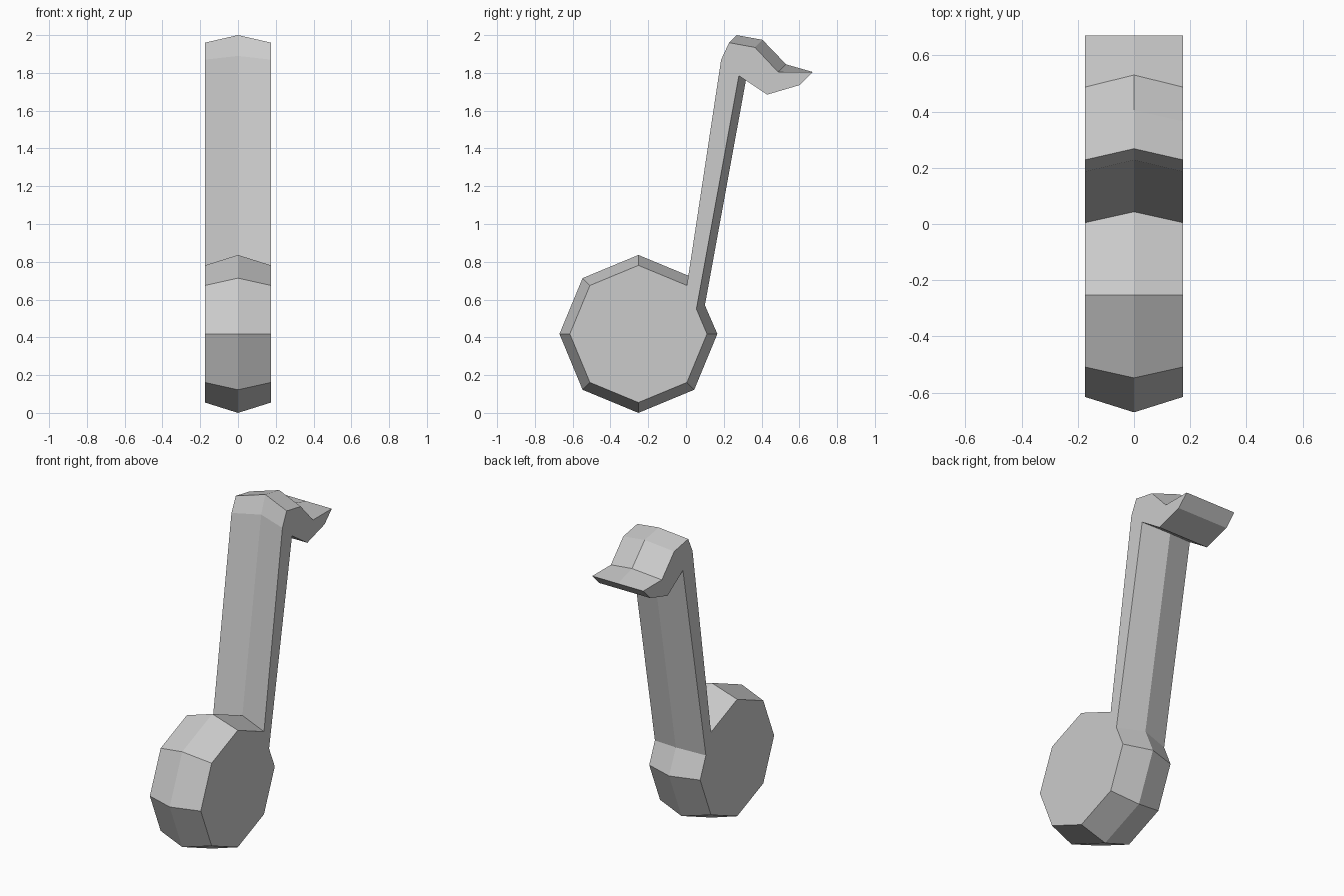
import bpy, bmesh
from math import cos, sin, radians

if "Cube" in bpy.data.objects:
    bpy.data.objects.remove(bpy.data.objects["Cube"])

HALF_WIDTH = 0.175
CENTRE_Y, CENTRE_Z = -0.252, 0.418

# Neck and head outline: (y, z) on the flat side, then on the centre ridge
NECK_HEAD = [
    ((0.055, 0.55), (0.10, 0.57)),     # neck base
    ((0.28, 1.785), (0.317, 1.76)),    # under the chin
    ((0.43, 1.685), (0.43, 1.685)),
    ((0.60, 1.735), (0.60, 1.735)),
    ((0.67, 1.805), (0.67, 1.805)),    # beak tip
    ((0.487, 1.805), (0.53, 1.845)),   # brow
    ((0.365, 1.935), (0.405, 1.975)),
    ((0.228, 1.96), (0.268, 2.0)),     # crown
    ((0.186, 1.87), (0.228, 1.89)),    # nape
]


def octagon(radius):
    """Round body, from the neck joint round to the opposite side."""
    return [(CENTRE_Y + radius * cos(radians(a)), CENTRE_Z + radius * sin(radians(a)))
            for a in range(45, 361, 45)]


side = octagon(0.363) + [p[0] for p in NECK_HEAD]
ridge = octagon(0.418) + [p[1] for p in NECK_HEAD]

# Half of the body: side cap plus a strip to the centre ridge
bm = bmesh.new()
outer = [bm.verts.new((HALF_WIDTH, y, z)) for y, z in side]
inner = [bm.verts.new((0, y, z)) for y, z in ridge]
bm.faces.new(outer)
n = len(outer)
for i in range(n):
    j = (i + 1) % n
    bm.faces.new((outer[j], outer[i], inner[i], inner[j]))
bmesh.ops.recalc_face_normals(bm, faces=bm.faces)
cap = max(bm.faces, key=lambda f: f.calc_center_median().x)
if cap.normal.x < 0:
    bmesh.ops.reverse_faces(bm, faces=bm.faces)

mesh = bpy.data.meshes.new("bird_body")
bm.to_mesh(mesh)
bm.free()
bird = bpy.data.objects.new("long_necked_bird", mesh)
bpy.context.collection.objects.link(bird)

# Other half
mirror = bird.modifiers.new("mirror", 'MIRROR')
mirror.use_axis[0] = True
mirror.use_clip = True
